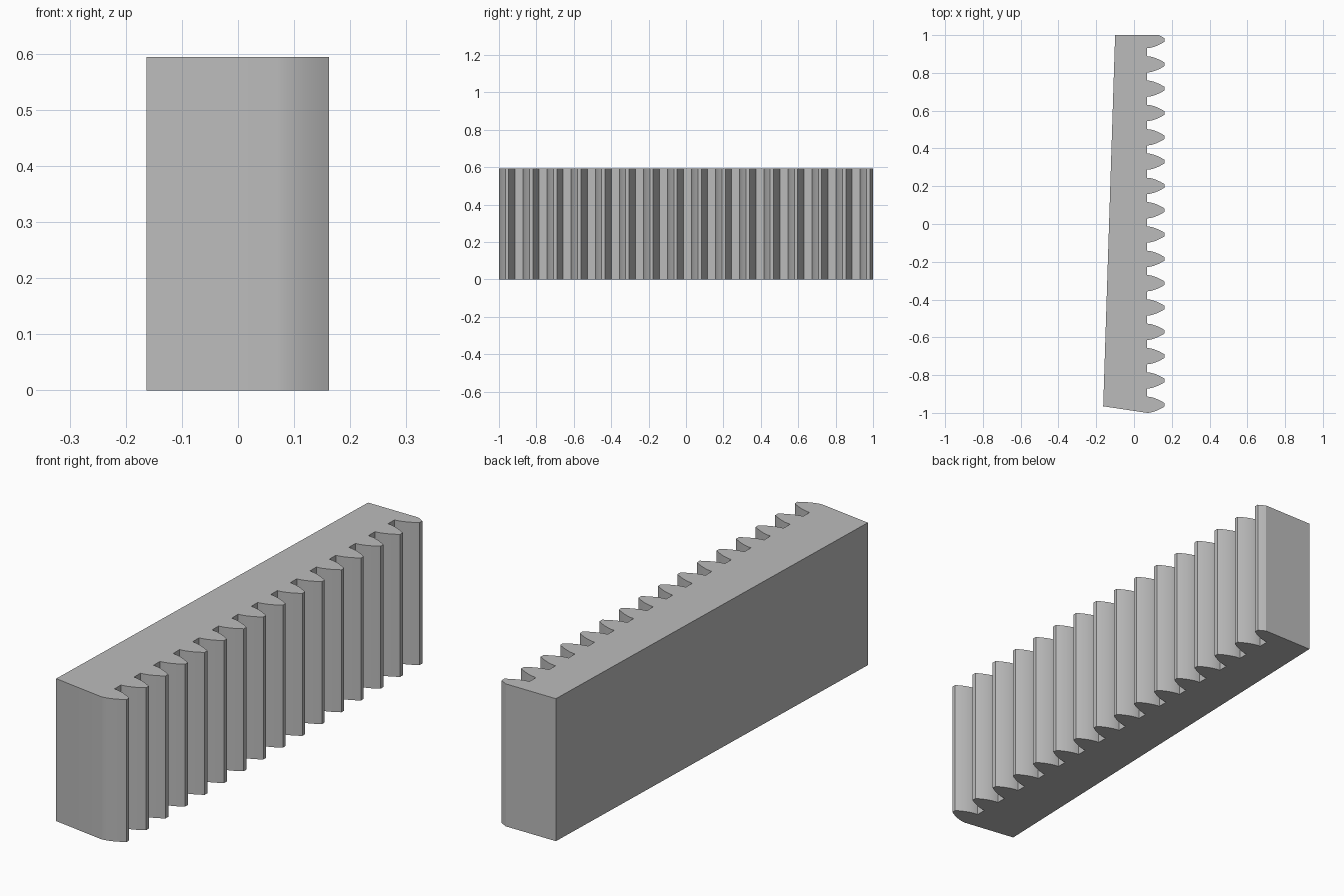
import bpy, bmesh, math

cube = bpy.data.objects.get("Cube")
if cube:
    bpy.data.objects.remove(cube, do_unlink=True)

HEIGHT = 0.594
TEETH = 16
FIRST, LAST = -0.957, 0.974      # tooth centre lines
ROOT_X, TIP_X = 0.07, 0.162
ROOT_HALF, TIP_HALF = 0.043, 0.009
STEPS = 8

# One flank: nearly square to the body at the root, rounding over to the tip
flank = []
for i in range(STEPS + 1):
    t = i / STEPS
    x = ROOT_X + (TIP_X - ROOT_X) * t
    half = ROOT_HALF - (ROOT_HALF - TIP_HALF) * t ** 1.7
    flank.append((x, half))

# Plan outline: tapered back, then the row of teeth along the right side
outline = [(-0.1, 1.0), (-0.163, -0.965)]
for n in range(TEETH):
    c = FIRST + (LAST - FIRST) * n / (TEETH - 1)
    tooth = [(x, c - h) for x, h in flank] + [(x, c + h) for x, h in reversed(flank)]
    for x, y in tooth:
        if y < 1.0:
            outline.append((x, y))
        else:
            # the end tooth is cut off flush with the end of the bar
            t = ((ROOT_HALF - (1.0 - c)) / (ROOT_HALF - TIP_HALF)) ** (1 / 1.7)
            outline.append((ROOT_X + (TIP_X - ROOT_X) * t, 1.0))
            break

# Extrude the outline upward
bm = bmesh.new()
base = bm.faces.new([bm.verts.new((x, y, 0)) for x, y in outline])
top = bmesh.ops.extrude_face_region(bm, geom=[base], use_keep_orig=True)
verts = [g for g in top["geom"] if isinstance(g, bmesh.types.BMVert)]
bmesh.ops.translate(bm, verts=verts, vec=(0, 0, HEIGHT))
bmesh.ops.recalc_face_normals(bm, faces=bm.faces)
mesh = bpy.data.meshes.new("toothed_rack")
bm.to_mesh(mesh)
bm.free()
rack = bpy.data.objects.new("toothed_rack", mesh)
bpy.context.collection.objects.link(rack)

# Plain grey finish
grey = bpy.data.materials.new("plain_grey")
grey.use_nodes = True
colour = (0.5, 0.5, 0.5, 1)
grey.diffuse_color = colour
grey.node_tree.nodes["Principled BSDF"].inputs["Base Color"].default_value = colour
mesh.materials.append(grey)

# Smooth tooth flanks, sharp corners
bpy.ops.object.select_all(action="DESELECT")
rack.select_set(True)
bpy.context.view_layer.objects.active = rack
bpy.ops.object.shade_smooth_by_angle(angle=math.radians(25))
